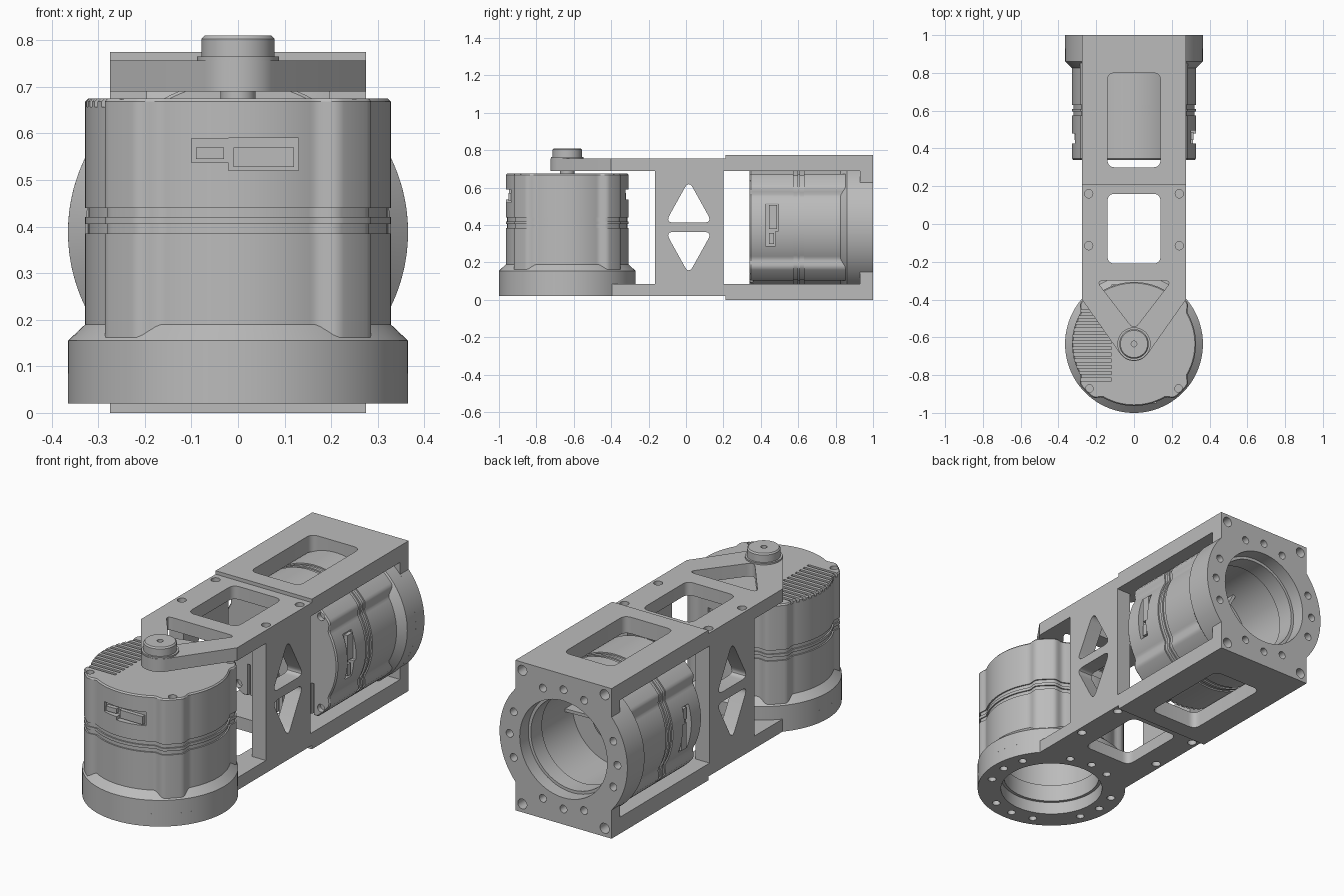
import bpy, bmesh, math
from math import sin, cos, pi, radians
from mathutils import Matrix, Vector

cube = bpy.data.objects.get("Cube")
if cube:
    bpy.data.objects.remove(cube)

grey = bpy.data.materials.new("machined_grey")
grey.use_nodes = True
colour = (0.5, 0.5, 0.5, 1)
grey.diffuse_color = colour
grey.node_tree.nodes["Principled BSDF"].inputs["Base Color"].default_value = colour
parts = []


def add(name, mesh, matrix=None, keep=True):
    if matrix:
        mesh.transform(matrix)
    ob = bpy.data.objects.new(name, mesh)
    bpy.context.collection.objects.link(ob)
    if keep:
        mesh.materials.clear()
        mesh.materials.append(grey)
        parts.append(ob)
    return ob


def finish(bm, name):
    bmesh.ops.remove_doubles(bm, verts=bm.verts, dist=1e-5)
    bmesh.ops.recalc_face_normals(bm, faces=bm.faces)
    mesh = bpy.data.meshes.new(name)
    bm.to_mesh(mesh)
    bm.free()
    return mesh


def evaluated(ob):
    bpy.context.view_layer.update()
    dg = bpy.context.evaluated_depsgraph_get()
    return bpy.data.meshes.new_from_object(ob.evaluated_get(dg))


def loft(name, rings, closed=False):
    """Skin equal-length rings; cap both ends, or join last ring to first."""
    bm = bmesh.new()
    rows = [[bm.verts.new(p) for p in ring] for ring in rings]
    pairs = list(zip(rows, rows[1:])) + ([(rows[-1], rows[0])] if closed else [])
    for a, b in pairs:
        for i in range(len(a)):
            j = (i + 1) % len(a)
            bm.faces.new((a[i], a[j], b[j], b[i]))
    if not closed:
        bm.faces.new(rows[0])
        bm.faces.new(rows[-1])
    return finish(bm, name)


def circle(r, x=0, y=0, n=32):
    return [(x + r * cos(2 * pi * i / n), y + r * sin(2 * pi * i / n)) for i in range(n)]


def lathe(name, profile, closed=False, n=96):
    return loft(name, [[(x, y, z) for x, y in circle(r, n=n)] for r, z in profile], closed)


def box(name, x0, x1, y0, y1, z0, z1):
    base = [(x0, y0), (x1, y0), (x1, y1), (x0, y1)]
    return loft(name, [[(x, y, z) for x, y in base] for z in (z0, z1)])


def rounded(points, d, steps=6):
    """Round each polygon corner, starting the curve d before it."""
    out, pts = [], [Vector(p) for p in points]
    for i, p in enumerate(pts):
        a = p + (pts[i - 1] - p).normalized() * d
        b = p + (pts[(i + 1) % len(pts)] - p).normalized() * d
        for k in range(steps + 1):
            t = k / steps
            out.append(tuple(a * (1 - t) ** 2 + p * 2 * t * (1 - t) + b * t * t))
    return out


def rect(x, y0, y1, d=0.04):
    return rounded([(-x, y0), (x, y0), (x, y1), (-x, y1)], d)


def plate(name, loops, z0, z1, matrix=None):
    """Extruded flat outline; every loop after the first is a hole."""
    cu = bpy.data.curves.new(name, "CURVE")
    cu.dimensions, cu.fill_mode, cu.extrude = "2D", "BOTH", (z1 - z0) / 2
    for loop in loops:
        sp = cu.splines.new("POLY")
        sp.points.add(len(loop) - 1)
        for pt, (x, y) in zip(sp.points, loop):
            pt.co = (x, y, 0, 1)
        sp.use_cyclic_u = True
    tmp = add(name + "_outline", cu, keep=False)
    bm = bmesh.new()
    bm.from_mesh(evaluated(tmp))
    bpy.data.objects.remove(tmp)
    mesh = finish(bm, name)
    mesh.transform(Matrix.Translation((0, 0, (z0 + z1) / 2)))
    return add(name, mesh, matrix)


def arc(r, cy, a0, a1, n=48):
    return [(r * cos(radians(a0 + (a1 - a0) * i / n)), cy + r * sin(radians(a0 + (a1 - a0) * i / n)))
            for i in range(n + 1)]


def cut(name, mesh, cutters):
    ob = add(name, mesh, keep=False)
    helpers = []
    for c in cutters:
        h = add("cutter", c, keep=False)
        h.hide_render = True
        helpers.append(h)
        m = ob.modifiers.new("cut", "BOOLEAN")
        m.operation, m.solver, m.object = "DIFFERENCE", "EXACT", h
    result = evaluated(ob)
    for o in helpers + [ob]:
        bpy.data.objects.remove(o)
    return result


# Motor meshes: axis along z, mounting face at z = 0
def body_ring(z, inset=0):
    ring = []
    for i in range(192):
        a = 2 * pi * i / 192
        off = abs((math.degrees(a) % 90) - 45)
        t = min(1, max(0, (15 - off) / 8))
        r = 0.328 + 0.03 * t * t * (3 - 2 * t) - inset
        ring.append((r * cos(a), r * sin(a), z))
    return ring


def round_ring(r, z):
    return [(x, y, z) for x, y in circle(r, n=192)]


g = 0.007
body = loft("motor_body", [round_ring(0.25, 0.36), round_ring(0.25, 0.05), body_ring(0.05)]
            + [body_ring(z, i) for z0, z1 in ((0.30, 0.32), (0.335, 0.355))
               for z, i in ((z0, 0), (z0, g), (z1, g), (z1, 0))]
            + [body_ring(0.583), body_ring(0.59, 0.006)])
cutters = [box("fin_slot", -0.4, -0.12, y, y + 0.015, 0.572, 0.62)
           for y in [-0.195 + 0.033 * k for k in range(12)]]
for sx in (-1, 1):
    for sy in (-1, 1):
        c = lathe("screw_hole", [(0.02, 0.565), (0.02, 0.62)], n=24)
        c.transform(Matrix.Translation((sx * 0.236, sy * 0.236, 0)))
        cutters.append(c)
sockets = []
for turn in (0, pi):
    rot = Matrix.Rotation(turn, 4, "Z")
    for c in (box("socket", -0.02, 0.13, -0.4, -0.295, 0.435, 0.505),
              box("socket", -0.10, -0.01, -0.4, -0.295, 0.452, 0.504)):
        c.transform(rot)
        cutters.append(c)
    for c in (box("socket_plug", -0.01, 0.12, -0.315, -0.28, 0.443, 0.485),
              box("socket_plug", -0.09, -0.03, -0.315, -0.28, 0.46, 0.485)):
        c.transform(rot)
        sockets.append(c)
body = cut("motor_body", body, cutters)

flange = lathe("motor_flange", [(0.235, 0), (0.365, 0), (0.365, 0.07), (0.328, 0.105), (0.3, 0.105),
                                (0.3, 0.09), (0.235, 0.09)], closed=True)
hub = lathe("motor_hub", [(0.12, 0.37), (0.12, 0.33), (0.1, 0.32), (0.06, 0.32), (0.06, 0.345), (0.02, 0.345)])
ribs = []
for k in range(3):
    rib = box("motor_rib", 0.1, 0.255, -0.008, 0.008, 0.3, 0.37)
    rib.transform(Matrix.Rotation(2 * pi * k / 3 + 0.5, 4, "Z"))
    ribs.append(rib)

front_place = Matrix.Translation((0, -0.635, 0.085))
rear_place = Matrix.Translation((0, 0.93, 0.388)) @ Matrix(
    ((0, -1, 0, 0), (0, 0, -1, 0), (1, 0, 0, 0), (0, 0, 0, 1)))
for label, place in (("front_", front_place), ("rear_", rear_place)):
    for m in [body, flange, hub] + ribs + sockets:
        add(label + m.name.split(".")[0], m.copy(), place)

# Bracket: ring plates, arms, side walls and rear frame
W, CY = 0.275, -0.635
meet = math.degrees(math.acos(W / 0.365))
ring_bolts = [(0.308 * cos(k * pi / 8), 0.308 * sin(k * pi / 8)) for k in range(16) if k % 4 != 2]
window = rect(0.14, -0.21, 0.16)
screws = [circle(0.022, s * 0.24, y, 20) for s in (-1, 1) for y in (-0.115, 0.16)]

plate("lower_arm", [[(W, 0.21), (-W, 0.21)] + arc(0.365, CY, 180 - meet, 360 + meet, 72),
                    circle(0.25, 0, CY, 96), window] + screws
      + [circle(0.02, x, y + CY, 16) for x, y in ring_bolts], 0.02, 0.085)
plate("upper_arm", [[(W, 0.21), (-W, 0.21), (-W, -0.4)] + arc(0.09, CY, 218, 322, 24) + [(W, -0.4)],
                    window, rounded([(-0.2, -0.3), (0.2, -0.3), (0, -0.56)], 0.04)] + screws,
      0.69, 0.757)

to_side = Matrix(((0, 0, 1, 0), (1, 0, 0, 0), (0, 1, 0, 0), (0, 0, 0, 1)))
holes = [rounded([(-0.11, 0.388 + s * 0.025), (0.14, 0.388 + s * 0.025), (0.015, 0.388 + s * 0.25)], 0.045)
         for s in (-1, 1)]
wall = [(-0.165, 0.085), (0.2, 0.085), (0.2, 0.69), (-0.165, 0.69)]
for name, x in (("left_side_wall", 0.195), ("right_side_wall", -W)):
    plate(name, [wall] + holes, x, x + 0.08, to_side)

rear = [(-W, 0.21), (W, 0.21), (W, 0.93), (-W, 0.93)]
for name, z0, z1 in (("rear_lower_plate", 0, 0.085), ("rear_upper_plate", 0.69, 0.775)):
    plate(name, [rear, rect(0.14, 0.3, 0.8)], z0, z1)

corners = [circle(0.026, sx * 0.235, 0.388 + sz * 0.345, 20) for sx in (-1, 1) for sz in (-1, 1)]
outline = ([(W, 0), (W, 0.1)] + arc(0.365, 0.388, -meet, meet) + [(W, 0.775), (-W, 0.775)]
           + arc(0.365, 0.388, 180 - meet, 180 + meet) + [(-W, 0)])
plate("rear_end_plate", [outline, circle(0.25, 0, 0.388, 96)] + corners
      + [circle(0.02, x, y + 0.388, 16) for x, y in ring_bolts], -1.0, -0.93,
      Matrix.Rotation(pi / 2, 4, "X"))

# Pivot through the upper arm
pivot = Matrix.Translation((0, CY, 0))
add("pivot_shaft", lathe("pivot_shaft", [(0.038, 0.66), (0.038, 0.70)], n=32), pivot)
add("pivot_cap", lathe("pivot_cap", [(0.088, 0.75), (0.088, 0.765), (0.078, 0.765), (0.078, 0.803),
                                     (0.072, 0.81), (0.015, 0.81), (0.015, 0.785)], n=64), pivot)

# Smooth curved surfaces, keep crisp edges
bpy.ops.object.select_all(action="DESELECT")
for ob in parts:
    ob.select_set(True)
bpy.context.view_layer.objects.active = parts[0]
bpy.ops.object.shade_smooth_by_angle(angle=radians(30))
